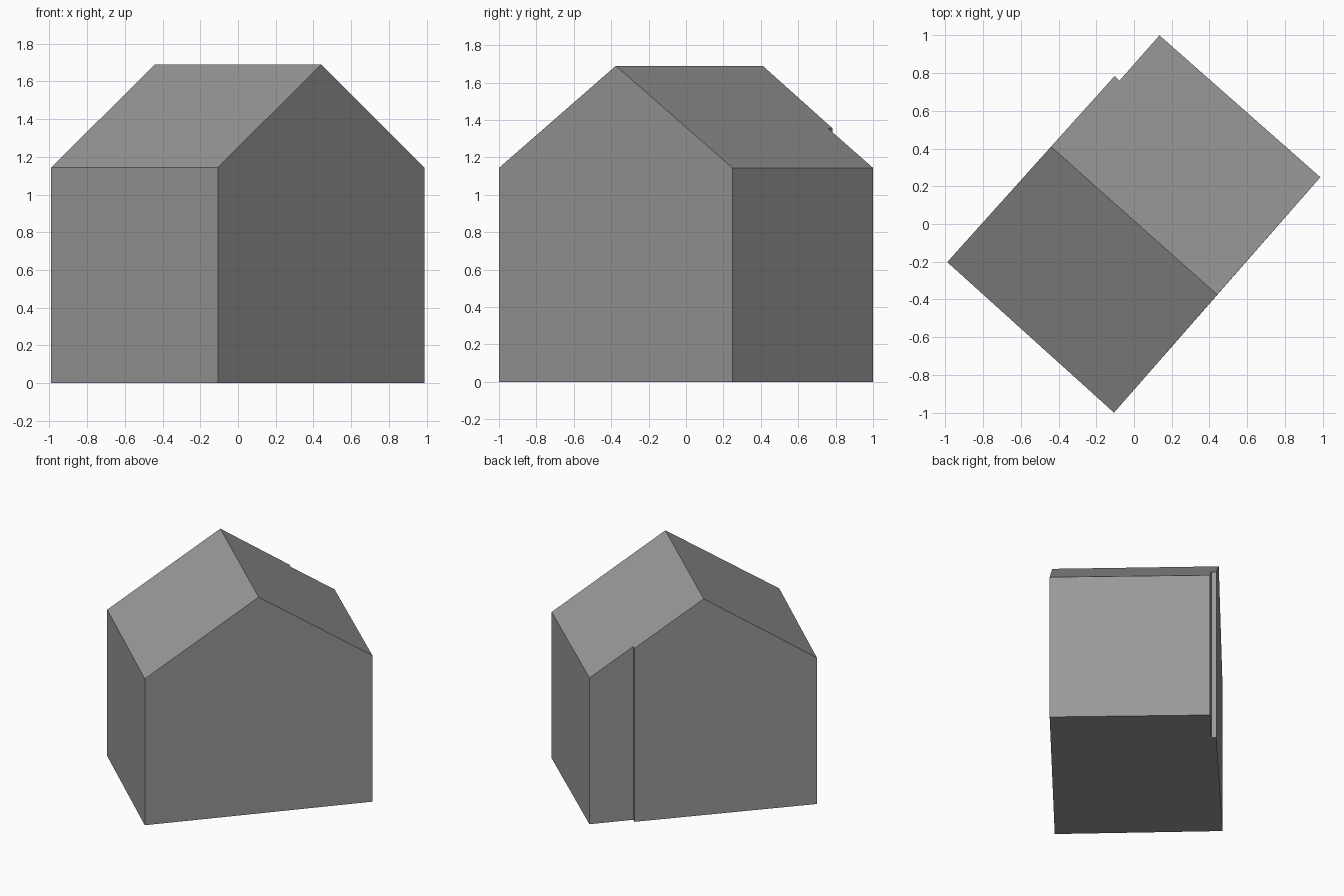
import bpy
import bmesh

# Remove the default cube only
cube = bpy.data.objects.get("Cube")
if cube:
    bpy.data.objects.remove(cube, do_unlink=True)

EAVE, RIDGE, STEP = 1.144, 1.69, 1.355

# One plain grey for the whole building
grey = bpy.data.materials.new("plain_grey")
grey.use_nodes = True
colour = (0.32, 0.32, 0.32, 1.0)
grey.diffuse_color = colour
grey.node_tree.nodes["Principled BSDF"].inputs["Base Color"].default_value = colour

# Footprint corners, anticlockwise, each with its wall height
footprint = {
    "west": (-0.99, -0.202, EAVE),
    "south": (-0.106, -1.0, EAVE),
    "east": (0.988, 0.248, EAVE),
    "north": (0.135, 1.0, EAVE),
    "step_in": (-0.077, 0.76, STEP),
    "step_out": (-0.103, 0.784, STEP),
}
# Roof ridge ends, above the two gable walls
ridge_ends = {"ridge_back": (-0.44, 0.41), "ridge_front": (0.441, -0.375)}
gable_peak = {"south": "ridge_front", "step_out": "ridge_back"}

bm = bmesh.new()
floor, top = {}, {}
for name, (x, y, height) in footprint.items():
    floor[name] = bm.verts.new((x, y, 0))
    top[name] = bm.verts.new((x, y, height))
for name, (x, y) in ridge_ends.items():
    top[name] = bm.verts.new((x, y, RIDGE))

# Walls, with a peak where the wall is a gable
names = list(footprint)
for a, b in zip(names, names[1:] + names[:1]):
    wall = [floor[a], floor[b], top[b]]
    if a in gable_peak:
        wall.append(top[gable_peak[a]])
    bm.faces.new(wall + [top[a]])

# Floor and the two roof slopes
bm.faces.new([floor[n] for n in reversed(names)])
for slope in (
    ("west", "south", "ridge_front", "ridge_back"),
    ("ridge_front", "east", "north", "step_in", "step_out", "ridge_back"),
):
    bm.faces.new([top[n] for n in slope])

bmesh.ops.recalc_face_normals(bm, faces=bm.faces[:])
mesh = bpy.data.meshes.new("gabled_house")
bm.to_mesh(mesh)
bm.free()
mesh.materials.append(grey)
house = bpy.data.objects.new("gabled_house", mesh)
bpy.context.collection.objects.link(house)
